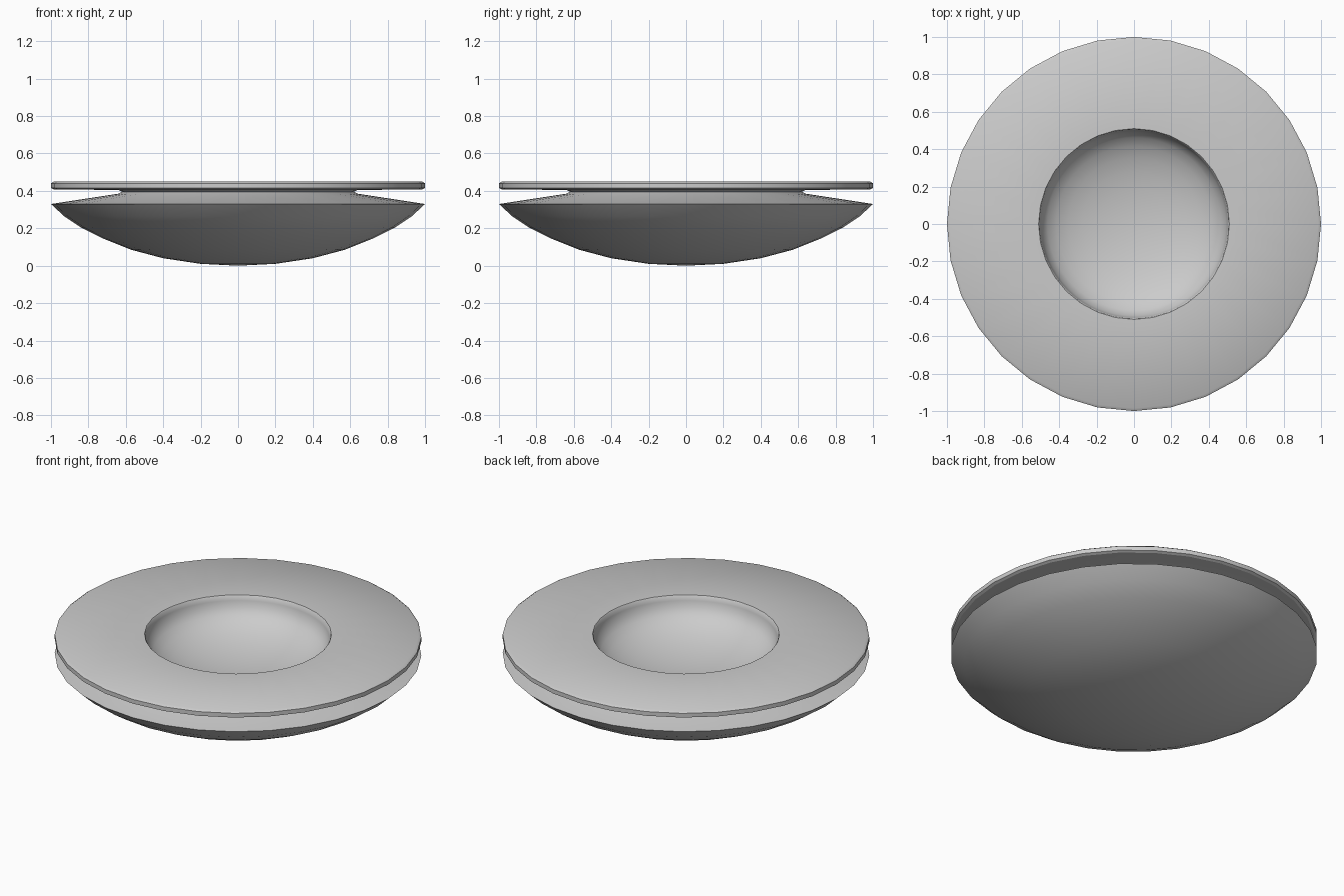
import bpy, bmesh, math
from mathutils import Matrix, Vector

default_cube = bpy.data.objects.get("Cube")
if default_cube:
    bpy.data.objects.remove(default_cube, do_unlink=True)

grey = bpy.data.materials.new("plain_grey")
grey.use_nodes = True
colour = (0.6, 0.6, 0.6, 1)
grey.diffuse_color = colour
grey.node_tree.nodes["Principled BSDF"].inputs["Base Color"].default_value = colour


def lathe(name, profile, sides, closed=False):
    """Spin an (r, z) profile, listed anticlockwise, around the z axis."""
    bm = bmesh.new()
    verts = [bm.verts.new((r, 0, z)) for r, z in profile]
    pairs = list(zip(verts, verts[1:]))
    if closed:
        pairs.append((verts[-1], verts[0]))
    edges = [bm.edges.new(p) for p in pairs]
    bmesh.ops.spin(bm, geom=verts + edges, cent=(0, 0, 0), axis=(0, 0, 1),
                   angle=math.tau, steps=sides, use_merge=True)
    bmesh.ops.remove_doubles(bm, verts=bm.verts, dist=0.0005)
    bmesh.ops.recalc_face_normals(bm, faces=bm.faces)
    mesh = bpy.data.meshes.new(name)
    bm.to_mesh(mesh)
    bm.free()
    mesh.materials.append(grey)
    obj = bpy.data.objects.new(name, mesh)
    bpy.context.collection.objects.link(obj)
    bpy.ops.object.select_all(action="DESELECT")
    obj.select_set(True)
    bpy.context.view_layer.objects.active = obj
    bpy.ops.object.shade_smooth_by_angle(angle=math.radians(35))
    return obj


# Domed underside with a sloping shoulder up to the neck
underside = [(0, 0), (0.2, 0.01), (0.4, 0.04), (0.57, 0.085), (0.72, 0.145),
             (0.84, 0.205), (0.93, 0.265), (1, 0.33)]
shoulder = [(0.64, 0.385), (0.62, 0.395), (0.64, 0.405)]

# Flat top plate with softened rim
plate = [(0.985, 0.408), (1, 0.415), (1, 0.44), (0.985, 0.45), (0.51, 0.45)]

# Sunken bowl, a squashed half sphere below a short lip
bowl = [(0.505, 0.445)]
for i in range(9):
    a = math.pi / 2 * i / 8
    bowl.append((0.5 * math.cos(a), 0.42 - 0.19 * math.sin(a)))
bowl[-1] = (0, 0.23)

lathe("body", underside + shoulder + plate[:1], 32)
lathe("top_plate", plate, 32)
lathe("bowl", [plate[-1]] + bowl, 64)
